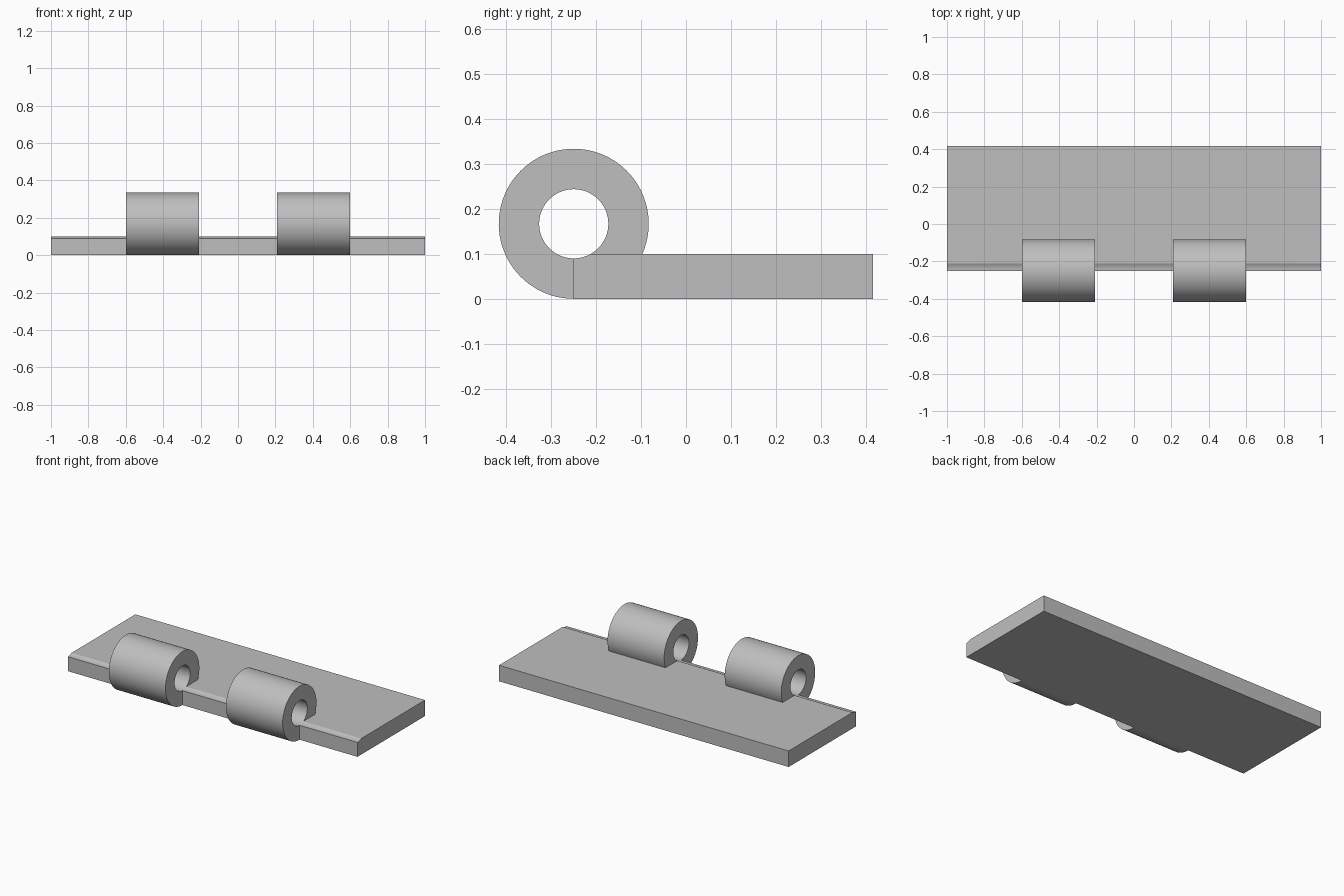
import bpy
import bmesh
from math import asin, cos, sin, pi

cube = bpy.data.objects.get("Cube")
if cube:
    bpy.data.objects.remove(cube, do_unlink=True)

# Main dimensions
HALF_LENGTH = 1.0
BACK = 0.416
THICK = 0.1
AXIS_Y, AXIS_Z = -0.25, 0.167
OUTER, BORE = 0.167, 0.077
KNUCKLE_IN, KNUCKLE_OUT = 0.209, 0.6


def arc(radius, start, end, steps):
    """Points (y, z) on a circle round the pin axis."""
    angles = [start + (end - start) * i / steps for i in range(steps + 1)]
    return [(AXIS_Y + radius * cos(a), AXIS_Z + radius * sin(a)) for a in angles]


# Angles at which the barrel and the bore meet the plate's top
outer_end = asin((THICK - AXIS_Z) / OUTER)
bore_end = asin((THICK - AXIS_Z) / BORE)

# Cross-section pieces
barrel = arc(OUTER, -pi / 2, outer_end - 2 * pi, 72)
hole = arc(BORE, bore_end, 3 * pi / 2, 72)
groove = arc(BORE, bore_end, -pi / 2, 8)
front_low, barrel_back = barrel[0], barrel[-1]
groove_back, front_high = groove[0], groove[-1]
back_low, back_high = (BACK, 0), (BACK, THICK)

bm = bmesh.new()


def cap(points, x):
    bm.faces.new([bm.verts.new((x, y, z)) for y, z in points])


def strip(points, x0, x1, smooth=False):
    """Sweep an open line of section points from x0 to x1."""
    rows = [[bm.verts.new((x, y, z)) for y, z in points] for x in (x0, x1)]
    for i in range(len(points) - 1):
        face = bm.faces.new((rows[0][i], rows[0][i + 1], rows[1][i + 1], rows[1][i]))
        face.smooth = smooth


# Plate and knuckles, swept span by span along the length
stops = [-HALF_LENGTH, -KNUCKLE_OUT, -KNUCKLE_IN, KNUCKLE_IN, KNUCKLE_OUT, HALF_LENGTH]
for i, (x0, x1) in enumerate(zip(stops, stops[1:])):
    strip([front_low, back_low, back_high, barrel_back], x0, x1)
    if i % 2:
        # Knuckle rolled up from the plate's front edge
        strip(barrel, x0, x1, smooth=True)
        strip(hole, x0, x1, smooth=True)
        strip(groove, x0, x1, smooth=True)
        for x in (x0, x1):
            cap(barrel + hole, x)
    else:
        # Bare plate edge with the shallow pin groove
        strip([barrel_back, groove_back], x0, x1)
        strip(groove, x0, x1, smooth=True)
        strip([front_high, front_low], x0, x1)

# Plate ends
for x in (-HALF_LENGTH, HALF_LENGTH):
    cap([front_low, back_low, back_high, barrel_back] + groove, x)

# The groove continues the bore, so inside each knuckle it closes the hole's wall
bmesh.ops.remove_doubles(bm, verts=bm.verts[:], dist=0.0001)
bmesh.ops.recalc_face_normals(bm, faces=bm.faces[:])

mesh = bpy.data.meshes.new("hinge_leaf")
bm.to_mesh(mesh)
bm.free()
leaf = bpy.data.objects.new("hinge_leaf", mesh)
bpy.context.collection.objects.link(leaf)

# Plain grey metal
grey = (0.52, 0.52, 0.52, 1)
metal = bpy.data.materials.new("grey_metal")
metal.use_nodes = True
metal.diffuse_color = grey
metal.node_tree.nodes["Principled BSDF"].inputs["Base Color"].default_value = grey
mesh.materials.append(metal)
